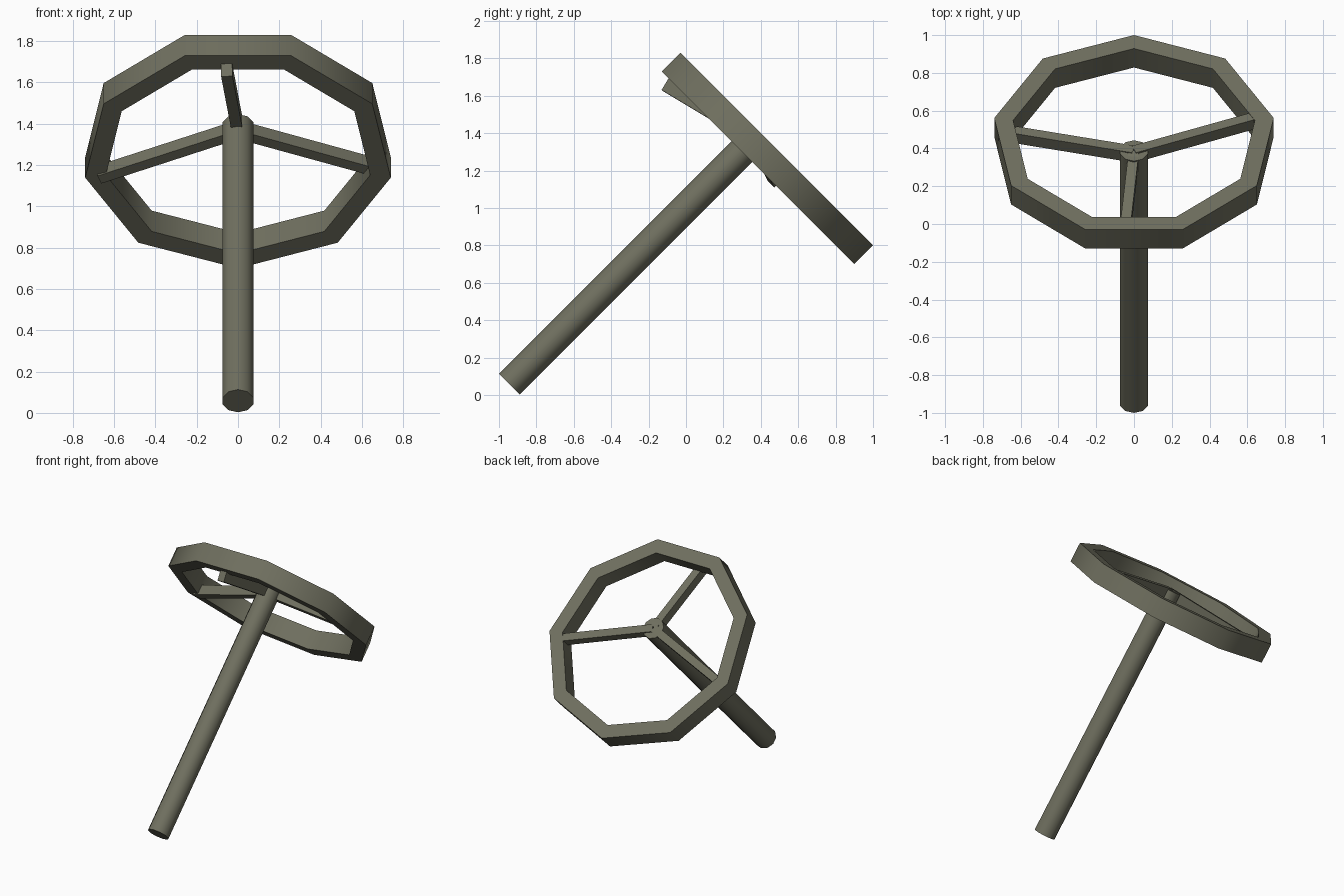
import bpy, bmesh, math
from mathutils import Vector, Matrix

if "Cube" in bpy.data.objects:
    bpy.data.objects.remove(bpy.data.objects["Cube"])

mat = bpy.data.materials.new("olive grey")
mat.diffuse_color = (0.16, 0.16, 0.115, 1)
mat.use_nodes = True
mat.node_tree.nodes["Principled BSDF"].inputs["Base Color"].default_value = mat.diffuse_color

AXIS = Vector((0, 1, 1)).normalized()     # tilted column direction
DOWN = Vector((0, 1, -1)).normalized()    # down the slope of the wheel
SIDE = Vector((1, 0, 0))


def finish(name, bm, smooth=None):
    bmesh.ops.recalc_face_normals(bm, faces=bm.faces[:])
    me = bpy.data.meshes.new(name)
    bm.to_mesh(me)
    bm.free()
    ob = bpy.data.objects.new(name, me)
    bpy.context.collection.objects.link(ob)
    me.materials.append(mat)
    if smooth:
        bpy.ops.object.select_all(action='DESELECT')
        ob.select_set(True)
        bpy.context.view_layer.objects.active = ob
        bpy.ops.object.shade_smooth_by_angle(angle=math.radians(smooth))
    return ob


def loop(bm, centre, radius, sides):
    return [bm.verts.new(centre + radius * (math.cos(2 * math.pi * i / sides) * DOWN
                                            + math.sin(2 * math.pi * i / sides) * SIDE))
            for i in range(sides)]


def bridge(bm, a, b):
    n = len(a)
    for i in range(n):
        j = (i + 1) % n
        bm.faces.new((a[i], a[j], b[j], b[i]))


# nine-sided rim with a square section
bm = bmesh.new()
mid, half = Vector((0, 0.419, 1.281)), AXIS * 0.071
rings = [loop(bm, mid + s * half, r, 9)
         for s, r in ((1, 0.751), (1, 0.65), (-1, 0.65), (-1, 0.751))]
for k in range(4):
    bridge(bm, rings[k], rings[(k + 1) % 4])
finish("wheel_rim", bm, 42)

# column
bm = bmesh.new()
low = loop(bm, Vector((0, -0.945, 0.058)), 0.078, 10)
top = loop(bm, Vector((0, 0.388, 1.391)), 0.078, 10)
bridge(bm, low, top)
bm.faces.new(low)
bm.faces.new(top)
finish("steering_column", bm, 42)

# three slightly tilted spokes
hub = Vector((0, 0.37, 1.372))
ends = {"front_spoke": (-0.055, -0.11, 1.66),
        "left_spoke": (-0.675, 0.48, 1.153),
        "right_spoke": (0.645, 0.55, 1.195)}
for name, end in ends.items():
    d = Vector(end) - hub
    x = d.normalized()
    y = AXIS.cross(x).normalized()
    z = x.cross(y)
    m = Matrix((x * d.length, y * 0.055, z * 0.072)).transposed().to_4x4()
    m.translation = hub + d / 2
    bm = bmesh.new()
    bmesh.ops.create_cube(bm, size=1, matrix=m)
    finish(name, bm)
